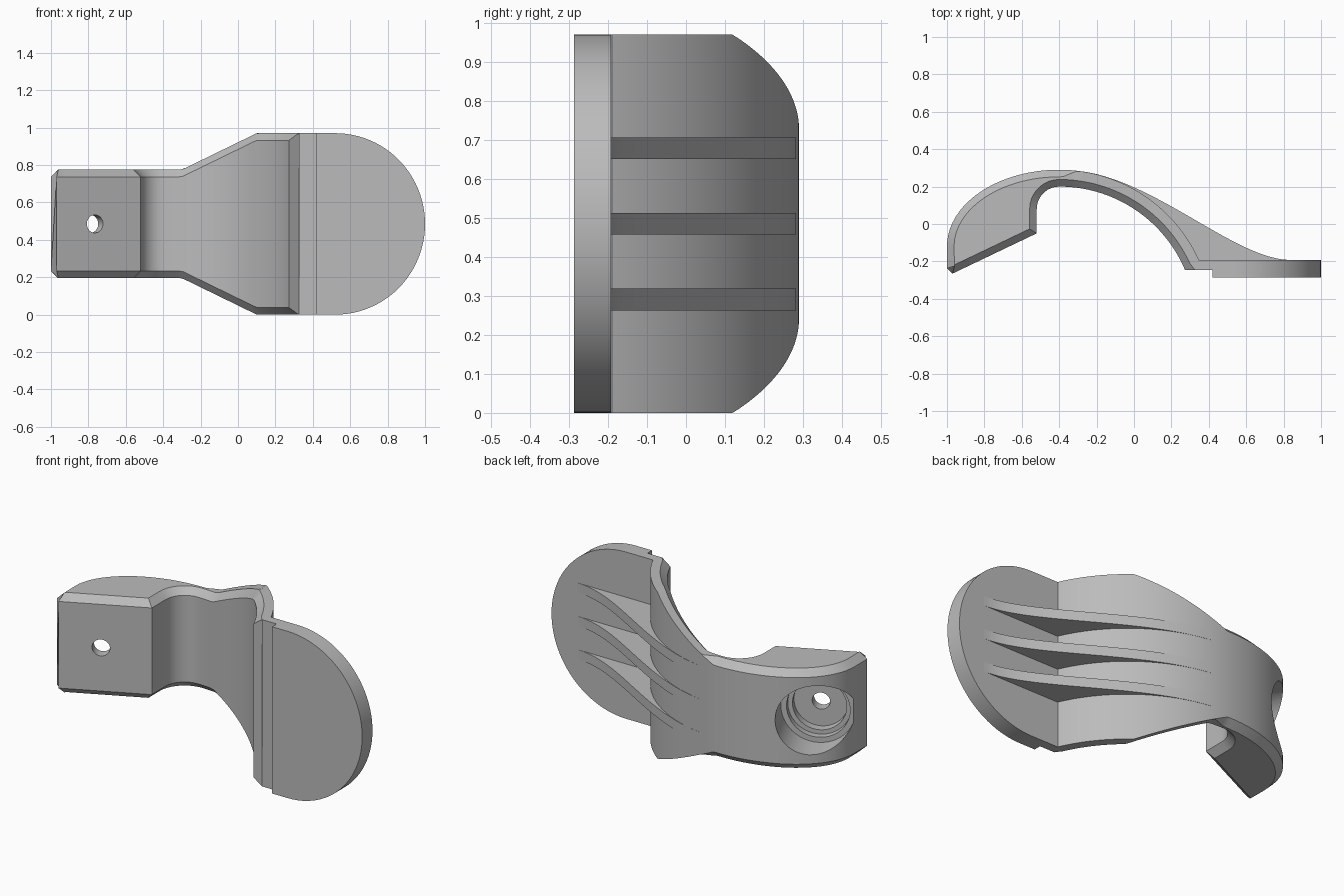
import bpy, bmesh, math
from mathutils import Vector

if "Cube" in bpy.data.objects:
    bpy.data.objects.remove(bpy.data.objects["Cube"], do_unlink=True)

MID = 0.485        # centre height
CH = 0.038         # chamfer size
HUB = Vector((-0.4, -0.53))   # centre of the long arc

grey = bpy.data.materials.new("plain_grey")
grey.use_nodes = True
grey.diffuse_color = (0.5, 0.5, 0.5, 1)
grey.node_tree.nodes["Principled BSDF"].inputs["Base Color"].default_value = (0.5, 0.5, 0.5, 1)


def make(name, bm):
    bmesh.ops.remove_doubles(bm, verts=bm.verts, dist=1e-5)
    bmesh.ops.recalc_face_normals(bm, faces=bm.faces)
    me = bpy.data.meshes.new(name)
    bm.to_mesh(me)
    bm.free()
    me.materials.append(grey)
    ob = bpy.data.objects.new(name, me)
    bpy.context.collection.objects.link(ob)
    return ob


def smooth(ob):
    bpy.ops.object.select_all(action='DESELECT')
    ob.select_set(True)
    bpy.context.view_layer.objects.active = ob
    bpy.ops.object.shade_smooth_by_angle(angle=math.radians(25))


def loft(name, rings):
    """Skin closed rings of equal length and cap both ends."""
    bm = bmesh.new()
    rows = [[bm.verts.new(p) for p in ring] for ring in rings]
    n = len(rows[0])
    for a, b in zip(rows, rows[1:]):
        for i in range(n):
            j = (i + 1) % n
            bm.faces.new((a[i], a[j], b[j], b[i]))
    bm.faces.new(rows[0])
    bm.faces.new(rows[-1])
    return make(name, bm)


def polar(c, rx, ry, deg):
    a = math.radians(deg)
    return Vector((c[0] + rx * math.cos(a), c[1] + ry * math.sin(a)))


def offset(pts, dists, side):
    """Mitred offset of an open 2D path."""
    out = []
    for i, p in enumerate(pts):
        d1 = (p - pts[i - 1]).normalized() if i else None
        d2 = (pts[i + 1] - p).normalized() if i < len(pts) - 1 else None
        d1, d2 = d1 or d2, d2 or d1
        n1, n2 = (Vector((-d.y, d.x)) * side for d in (d1, d2))
        m = (n1 + n2).normalized()
        out.append(p + m * dists[i] / max(m.dot(n1), 0.5))
    return out


def half_height(x):
    return 0.29 + 0.195 * min(max((x + 0.3) / 0.4, 0), 1)


# Arm: matched inner and outer paths, seen from above
inner, outer = [], []
heel, elbow = Vector((-0.97, -0.265)), Vector((-0.52, -0.05))
for i in range(17):
    inner.append(heel.lerp(elbow, i / 16))
    outer.append(polar((-0.4, -0.12), 0.6, 0.41, 180 - 68 * (i - 1) / 15)
                 if i else Vector((-1, -0.237)))
for i in range(1, 13):
    inner.append(Vector((-0.52, -0.05 + 0.13 * i / 3)) if i < 4
                 else polar((-0.4, 0.08), 0.12, 0.12, 180 - 90 * (i - 3) / 9))
    outer.append(polar((-0.4, -0.12), 0.6, 0.41, 112 - 22 * i / 12))
for i in range(1, 41):
    t = i / 40
    inner.append(polar(HUB, 0.73, 0.73, 90 - 67 * t))
    outer.append(polar(HUB, 0.82, 0.82, 90 - 65.5 * t))

out_ch = [CH * min(max((-0.3 - p.x) / 0.08, 0), 1) for p in outer]
inner_top = offset(inner, [CH] * len(inner), 1)
outer_top = offset(outer, out_ch, -1)
inner_top[0] = outer_top[0] = Vector((-0.96, -0.225))
inner_top[-1] = Vector((0.325, -0.245))

sections = []
for a, b, c, d, ch in zip(inner, inner_top, outer_top, outer, out_ch):
    upper = [(a, CH), (b, 0), (c, 0), (d, ch)]
    ring = [(p.x, p.y, MID + half_height(p.x) - k) for p, k in upper]
    ring += [(x, y, 2 * MID - z) for x, y, z in reversed(ring)]
    sections.append(ring)
arm = loft("curved_arm", sections)

# Stepped screw hole, square to the slanted foot
axis = Vector((-0.43, 0.903, 0))
across = Vector((0.903, 0.43, 0))
base = Vector((-0.765, -0.167, MID))
steps = [(0.048, -0.1), (0.048, 0.06), (0.145, 0.06), (0.145, 0.11),
         (0.17, 0.11), (0.17, 0.15), (0.2, 0.15), (0.2, 0.6)]
rings = []
for r, t in steps:
    ring = []
    for k in range(48):
        q = polar((0, 0), r, r, k * 7.5)
        ring.append(base + axis * t + across * q.x + Vector((0, 0, q.y)))
    rings.append(ring)
cutter = loft("screw_hole_cutter", rings)
cutter.hide_render = True
mod = arm.modifiers.new("screw_hole", 'BOOLEAN')
mod.operation = 'DIFFERENCE'
mod.solver = 'EXACT'
mod.object = cutter
bpy.context.view_layer.objects.active = arm
bpy.ops.object.modifier_apply(modifier=mod.name)
bpy.data.objects.remove(cutter, do_unlink=True)
smooth(arm)

# Rounded end plate
outline = [(0.42, 0), (0.42, 2 * MID)]
outline += [tuple(polar((0.52, MID), 0.48, MID, 90 - 180 * i / 48)) for i in range(49)]
plate = loft("end_plate", [[(x, y, z) for x, z in outline] for y in (-0.287, -0.192)])
smooth(plate)

# Strip joining the arm to the plate
strip = [(0.325, -0.245), (0.42, -0.245), (0.42, -0.192), (0.325, -0.192)]
loft("joining_strip", [[(x, y, z) for x, y in strip] for z in (0, 2 * MID)])

# Three stiffening ribs with an S-shaped back edge
ctrl = [Vector(p) for p in ((-0.28, 0.282), (0.13, 0.225), (0.55, -0.195), (0.84, -0.192))]
crest = []
for i in range(33):
    t = i / 32
    s = 1 - t
    crest.append(ctrl[0] * s**3 + ctrl[1] * 3 * s * s * t + ctrl[2] * 3 * s * t * t + ctrl[3] * t**3)
root = [Vector((0.84, -0.21))] + [polar(HUB, 0.78, 0.78, 25 + 55 * i / 16) for i in range(17)]
for k, name in enumerate(("lower_rib", "middle_rib", "upper_rib")):
    z = MID + (k - 1) * 0.194
    rib = loft(name, [[(p.x, p.y, z + h) for p in crest + root] for h in (-0.028, 0.028)])
    smooth(rib)
